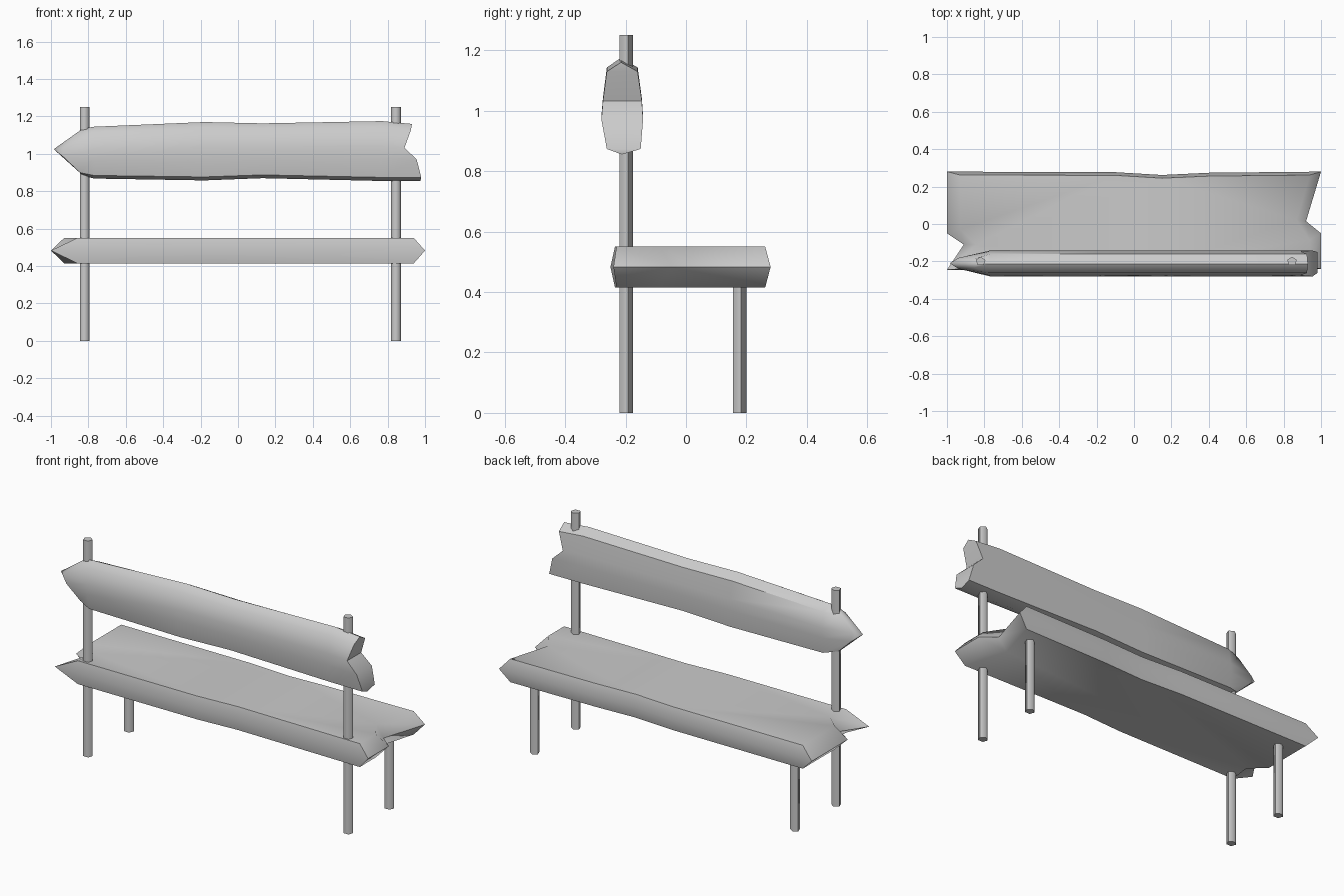
import bpy, bmesh, math

cube = bpy.data.objects.get("Cube")
if cube:
    bpy.data.objects.remove(cube)

grey = bpy.data.materials.new("light_grey")
grey.use_nodes = True
COLOUR = (0.6, 0.6, 0.6, 1)
grey.diffuse_color = COLOUR
grey.node_tree.nodes["Principled BSDF"].inputs["Base Color"].default_value = COLOUR


def finish(name, bm, angle):
    bmesh.ops.recalc_face_normals(bm, faces=bm.faces)
    mesh = bpy.data.meshes.new(name)
    bm.to_mesh(mesh)
    bm.free()
    mesh.materials.append(grey)
    obj = bpy.data.objects.new(name, mesh)
    bpy.context.collection.objects.link(obj)
    bpy.ops.object.select_all(action='DESELECT')
    obj.select_set(True)
    bpy.context.view_layer.objects.active = obj
    bpy.ops.object.shade_smooth_by_angle(angle=math.radians(angle))
    return obj


def loft(bm, rings):
    """Skin a list of equally long closed rings of points."""
    loops = [[bm.verts.new(p) for p in ring] for ring in rings]
    for a, b in zip(loops, loops[1:]):
        for i in range(len(a)):
            j = (i + 1) % len(a)
            bm.faces.new((a[i], a[j], b[j], b[i]))
    return loops


# Posts: five-sided, tall ones carry the backrest
def post(name, x, y, height):
    bm = bmesh.new()
    ring = [(x + 0.027 * math.sin(k * math.tau / 5),
             y + 0.025 * math.cos(k * math.tau / 5)) for k in range(5)]
    ends = loft(bm, [[(px, py, z) for px, py in ring] for z in (0, height)])
    for end in ends:
        bm.faces.new(end)
    finish(name, bm, 75)


for side, x in (("right", -0.82), ("left", 0.845)):
    post(side + "_tall_post", x, -0.2, 1.25)
    post(side + "_short_post", x, 0.175, 0.45)

# Seat: rough plank, each entry is the outer rim point and the face point
rim = [((-1, 0.28), (-0.93, 0.262)), ((-0.1, 0.277), (-0.1, 0.26)),
       ((0.15, 0.262), (0.15, 0.245)), ((0.4, 0.274), (0.4, 0.256)),
       ((1, 0.28), (0.94, 0.262)), ((0.92, 0.015), (0.87, 0.02)),
       ((1, -0.05), (0.94, -0.085)), ((1, -0.24), (0.94, -0.23)),
       ((0.15, -0.235), (0.15, -0.22)), ((-0.1, -0.25), (-0.1, -0.235)),
       ((-1, -0.245), (-0.86, -0.235)), ((-0.91, -0.11), (-0.845, -0.11)),
       ((-1, -0.05), (-0.93, -0.03))]
bm = bmesh.new()
rings = loft(bm, [[(*face, 0.415) for _, face in rim],
                  [(*edge, 0.483) for edge, _ in rim],
                  [(*face, 0.55) for _, face in rim]])
bm.faces.new(rings[0])
bm.faces.new(rings[2])
finish("seat", bm, 60)

# Backrest: cross-section (y, height fraction), front side up then back side down
section = [(-0.212, 0), (-0.262, 0.06), (-0.28, 0.38), (-0.275, 0.58), (-0.262, 0.9),
           (-0.215, 1), (-0.16, 0.9), (-0.146, 0.58), (-0.142, 0.38), (-0.15, 0.06)]
# Stations along the plank: x, bottom, top
stations = [(-0.77, 0.868, 1.145), (-0.18, 0.858, 1.17), (0.13, 0.87, 1.163),
            (0.77, 0.855, 1.175)]
broken_end = [0.975, 0.98, 0.955, 0.89, 0.925, 0.93, 0.925, 0.89, 0.955, 0.98]

bm = bmesh.new()
rings = [[(x, y, low + t * (high - low)) for y, t in section] for x, low, high in stations]
rings.append([(x, y, 0.855 + t * 0.305) for x, (y, t) in zip(broken_end, section)])
# Slanted tip at the other end
rings.insert(0, [(-0.83 - 0.13 * (1 - abs(2 * t - 1)), -0.21 + (y + 0.21) * 0.45,
                  0.885 + t * 0.25) for y, t in section])
loops = loft(bm, rings)
tip = bm.verts.new((-0.985, -0.21, 1.025))
first, last = loops[0], loops[-1]
for i in range(10):
    bm.faces.new((tip, first[i], first[(i + 1) % 10]))
for i in range(5):
    a, b, c, d = last[i], last[i + 1], last[(9 - i)], last[(10 - i) % 10]
    bm.faces.new(list(dict.fromkeys((a, b, c, d))))
finish("backrest", bm, 50)
